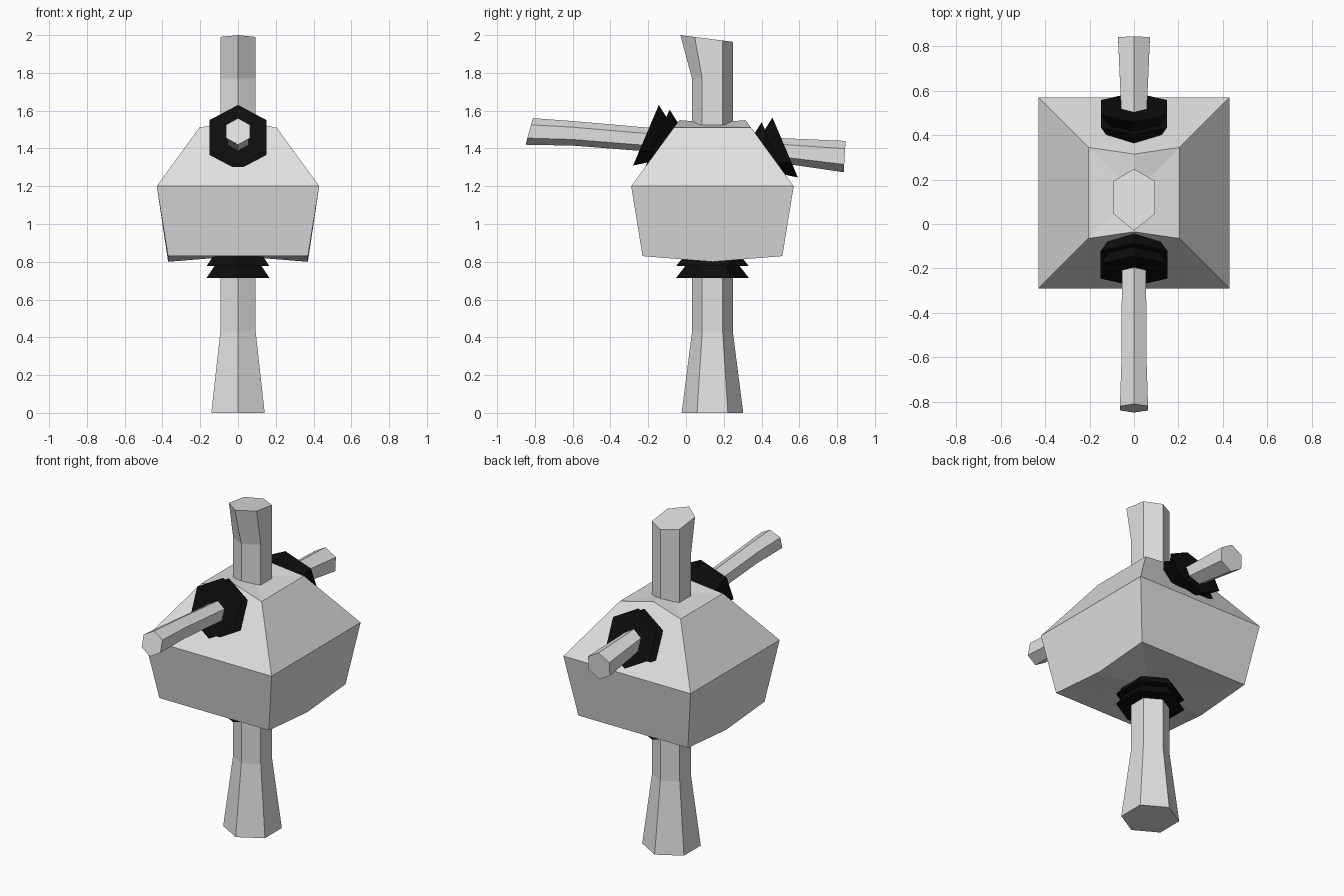
import bpy
import bmesh
import math
from mathutils import Vector

if "Cube" in bpy.data.objects:
    bpy.data.objects.remove(bpy.data.objects["Cube"], do_unlink=True)


def make_material(name, value, roughness):
    mat = bpy.data.materials.new(name)
    mat.use_nodes = True
    color = (value, value, value, 1)
    mat.diffuse_color = color
    bsdf = mat.node_tree.nodes["Principled BSDF"]
    bsdf.inputs["Base Color"].default_value = color
    bsdf.inputs["Roughness"].default_value = roughness
    return mat


GREY = make_material("light grey", 0.75, 0.8)
BLACK = make_material("black", 0.004, 0.9)
MID_Y = 0.14


def loft(name, rings, mat, start=None, end=None):
    """Skin matching loops of points; close each end flat or with a fan to a point."""
    bm = bmesh.new()
    loops = [[bm.verts.new(p) for p in ring] for ring in rings]
    n = len(loops[0])
    for a, b in zip(loops, loops[1:]):
        for i in range(n):
            j = (i + 1) % n
            bm.faces.new((a[i], a[j], b[j], b[i]))
    for loop, tip in ((loops[0], start), (loops[-1], end)):
        if tip is None:
            bm.faces.new(loop)
        else:
            center = bm.verts.new(tip)
            for i in range(n):
                bm.faces.new((loop[i], loop[(i + 1) % n], center))
    bmesh.ops.recalc_face_normals(bm, faces=bm.faces)
    mesh = bpy.data.meshes.new(name)
    bm.to_mesh(mesh)
    bm.free()
    mesh.materials.append(mat)
    obj = bpy.data.objects.new(name, mesh)
    bpy.context.collection.objects.link(obj)
    return obj


def hexagon(center, radius, up):
    """Six points in the plane of the x axis and the given up direction."""
    up = Vector(up).normalized()
    side = Vector((1, 0, 0))
    return [Vector(center) + radius * (math.cos(k * math.pi / 3) * up
                                       + math.sin(k * math.pi / 3) * side)
            for k in range(6)]


# Body: square loops with a midpoint on every side
def square(half, z, side_z=0.0, front_z=0.0, front_in=0.0):
    points = []
    for x, y in ((-1, -1), (0, -1), (1, -1), (1, 0), (1, 1), (0, 1), (-1, 1), (-1, 0)):
        lift = side_z if y == 0 else front_z if x == 0 else 0
        reach = half - front_in if x == 0 else half
        points.append((x * half, MID_Y + y * reach, z + lift))
    return points


loft("body",
     [square(0.37, 0.83, side_z=-0.03), square(0.43, 1.2),
      square(0.205, 1.51, front_z=0.04, front_in=0.03)],
     GREY, start=(0, MID_Y, 0.83), end=(0, MID_Y, 1.535))

# Trunk: hexagonal post with a flared foot and a sloping, forward-leaning top
BACKWARD = (0, 1, 0)
top = hexagon((0, MID_Y, 2), 0.108, BACKWARD)
for p in top:
    if p.y < MID_Y:
        p.y -= 0.04 if abs(p.x) > 0.01 else 0.062
    p.z = 1.996 - 0.128 * (p.y + 0.03)
    p.z = min(p.z + 0.004, 2)
loft("trunk",
     [hexagon((0, MID_Y, 0), 0.163, BACKWARD),
      hexagon((0, MID_Y, 0.43), 0.108, BACKWARD),
      hexagon((0, MID_Y, 1.77), 0.108, BACKWARD), top], GREY)

# Arms: tapering hexagonal rods out of the front and back slopes
UPRIGHT = (0, 0, 1)
loft("front_arm",
     [hexagon((0, 0, 1.43), 0.062, UPRIGHT),
      hexagon((0, -0.2, 1.447), 0.063, UPRIGHT),
      hexagon((0, -0.6, 1.48), 0.065, UPRIGHT),
      hexagon((0, -0.83, 1.49), 0.073, (0, 0.28, 1))], GREY)
loft("back_arm",
     [hexagon((0, 0.25, 1.41), 0.062, UPRIGHT),
      hexagon((0, 0.54, 1.385), 0.068, UPRIGHT),
      hexagon((0, 0.84, 1.357), 0.083, (0, 0.06, 1))], GREY)


# Collars: two stacked flaring skirts, widest on the outward side
def collar(name, center, outward, up, wide):
    outward = Vector(outward).normalized()
    for index in range(2):
        base = Vector(center) - outward * 0.062 * index
        loft(f"{name}_skirt_{index + 1}",
             [hexagon(base, wide, up),
              hexagon(base - outward * 0.065, wide * 0.74, up)], BLACK)


collar("bottom_collar", (0, MID_Y, 0.715), (0, 0, -1), BACKWARD, 0.192)
collar("front_collar", (0, -0.212, 1.47), (0, -0.92, 0.39), (0, 0.39, 0.92), 0.174)
collar("back_collar", (0, 0.525, 1.405), (0, 0.92, 0.39), (0, -0.39, 0.92), 0.172)
